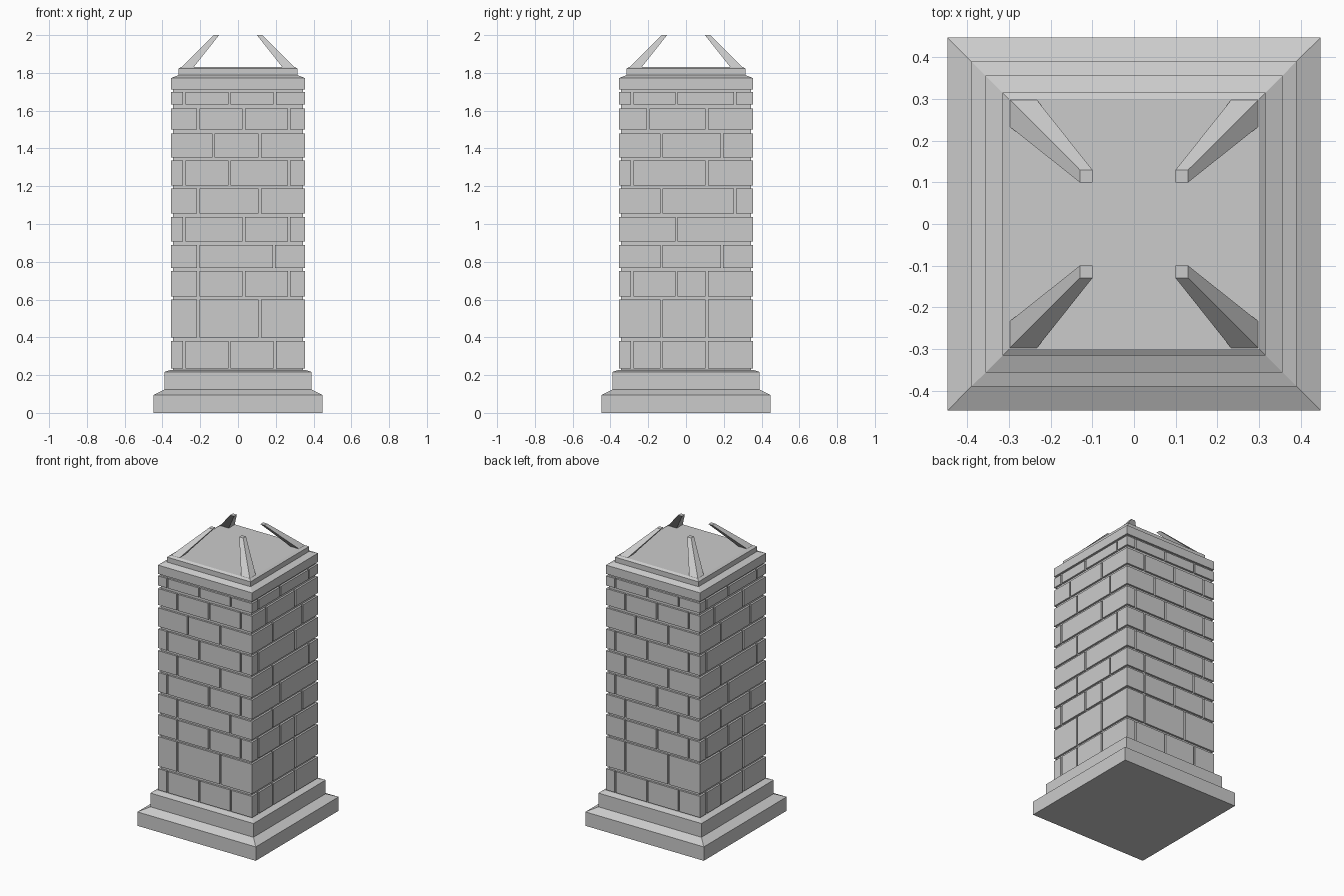
import bpy, bmesh
from mathutils import Matrix

if "Cube" in bpy.data.objects:
    bpy.data.objects.remove(bpy.data.objects["Cube"])

OUT, CORE, GAP = 0.356, 0.343, 0.012


def make_object(name, bm):
    bmesh.ops.recalc_face_normals(bm, faces=bm.faces)
    mesh = bpy.data.meshes.new(name)
    bm.to_mesh(mesh)
    bm.free()
    ob = bpy.data.objects.new(name, mesh)
    bpy.context.collection.objects.link(ob)
    return ob


def loft(name, loops):
    """Closed solid through a stack of matching point loops."""
    bm = bmesh.new()
    rings = [[bm.verts.new(p) for p in loop] for loop in loops]
    n = len(rings[0])
    for a, b in zip(rings, rings[1:]):
        for i in range(n):
            j = (i + 1) % n
            bm.faces.new((a[i], a[j], b[j], b[i]))
    bm.faces.new(rings[0][::-1])
    bm.faces.new(rings[-1])
    return make_object(name, bm)


def square(x0, x1, z):
    return [(x0, x0, z), (x1, x0, z), (x1, x1, z), (x0, x1, z)]


def stepped(name, profile):
    return loft(name, [square(-r, r, z) for r, z in profile])


# Stepped plinth, mortar core and moulded cap
stepped("plinth", [(0.448, 0), (0.448, 0.095), (0.39, 0.123),
                   (0.39, 0.217), (0.356, 0.228)])
stepped("mortar_core", [(CORE, 0.2), (CORE, 1.74)])
stepped("cap", [(OUT, 1.712), (OUT, 1.772), (0.316, 1.788),
                (0.316, 1.822), (0.30, 1.832)])

# Brick courses: bottom, top, joints on front/back, joints on the sides
courses = [
    (0.235, 0.38, (-.285, -.045, .195), (-.285, -.13, .11)),
    (0.398, 0.60, (-.21, .115), (-.13, .11)),
    (0.615, 0.75, (-.21, .03, .27), (-.285, -.05, .11)),
    (0.766, 0.89, (-.21, .19), (-.13, .19)),
    (0.907, 1.038, (-.285, .03, .27), (-.05,)),
    (1.055, 1.187, (-.21, .115), (-.13, .26)),
    (1.205, 1.335, (-.285, -.045, .27), (-.285, .11)),
    (1.353, 1.48, (-.13, .115), (-.13, .19)),
    (1.50, 1.612, (-.21, .03, .27), (-.20, .11)),
    (1.633, 1.698, (-.285, -.045, .195), (-.285, -.05, .26)),
]


def course_outline(joints, side_joints):
    """Square outline with a notch at every vertical joint."""
    pts = []
    h = GAP / 2
    for k in range(4):
        side = [(-OUT, -OUT)]
        for x in (side_joints if k % 2 else joints):
            side += [(x - h, -OUT), (x - h, -CORE + 0.003),
                     (x + h, -CORE + 0.003), (x + h, -OUT)]
        for x, y in side:
            for _ in range(k):
                x, y = -y, x
            pts.append((x, y))
    return pts


for i, (z0, z1, front, side) in enumerate(courses):
    outline = course_outline(front, side)
    loft(f"brick_course_{i + 1}", [[(x, y, z) for x, y in outline] for z in (z0, z1)])

# Four tapered prongs leaning inward from the cap corners
for k in range(4):
    prong = loft(f"prong_{k + 1}", [square(0.235, 0.30, 1.83), square(0.10, 0.13, 2.0)])
    prong.data.transform(Matrix.Rotation(k * 1.5707963, 4, 'Z'))
